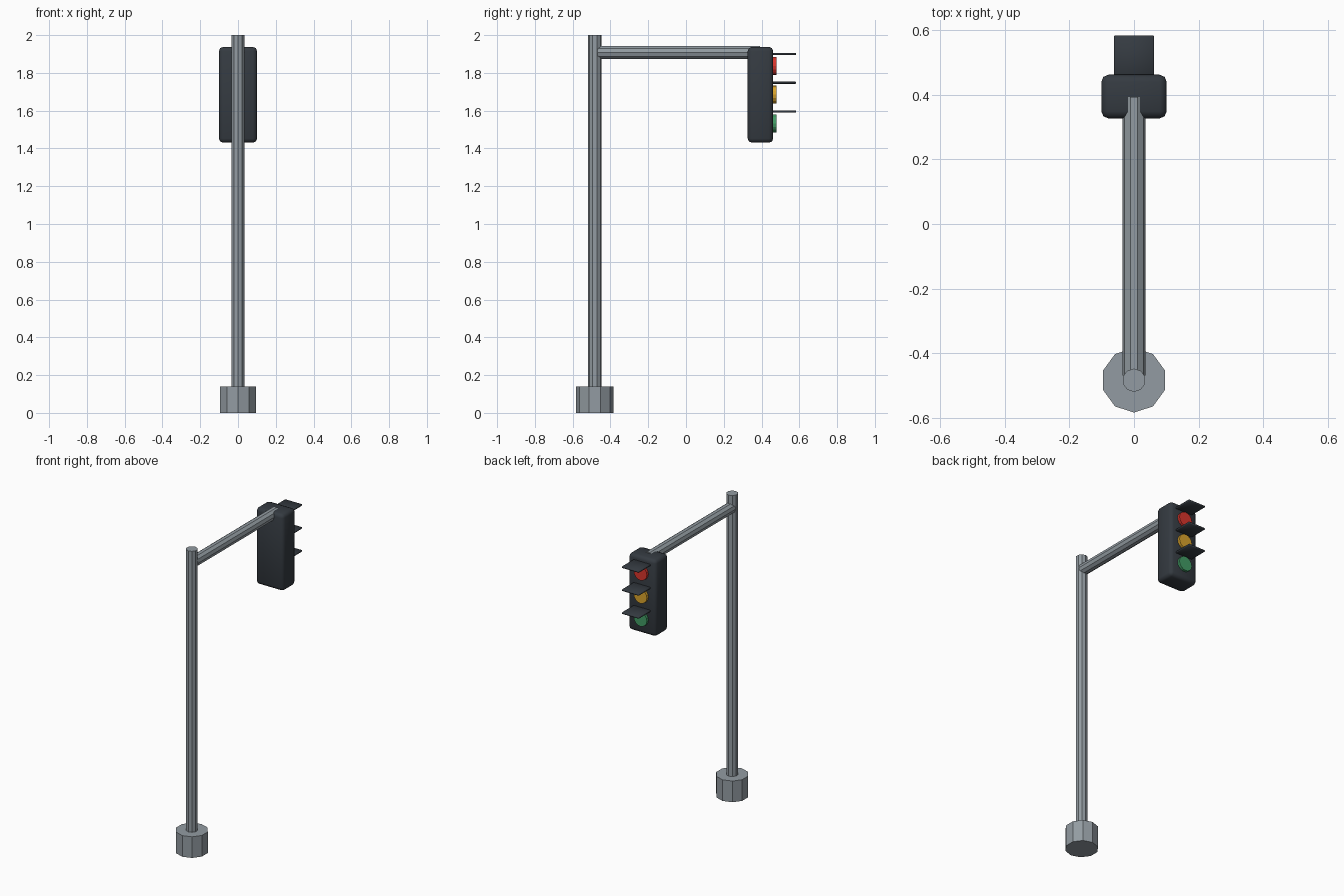
import bpy
from math import radians

cube = bpy.data.objects.get("Cube")
if cube:
    bpy.data.objects.remove(cube, do_unlink=True)


def material(name, rgb):
    m = bpy.data.materials.new(name)
    m.use_nodes = True
    m.diffuse_color = (*rgb, 1)
    m.node_tree.nodes["Principled BSDF"].inputs["Base Color"].default_value = (*rgb, 1)
    return m


steel = material("grey steel", (0.29, 0.33, 0.36))
dark = material("dark housing", (0.035, 0.043, 0.053))
red = material("red lens", (0.70, 0.035, 0.025))
amber = material("amber lens", (0.70, 0.37, 0.025))
green = material("green lens", (0.055, 0.33, 0.13))


def finish(name, mat):
    ob = bpy.context.object
    ob.name = name
    ob.data.materials.append(mat)
    return ob


def post(name, radius, bottom, top, y):
    """Upright ten-sided post."""
    bpy.ops.mesh.primitive_cylinder_add(vertices=10, radius=radius, depth=top - bottom,
                                        location=(0, y, (bottom + top) / 2))
    return finish(name, steel)


def rod(name, radius, start, end, z, mat, spin=0, sides=10):
    """Cylinder lying along y."""
    bpy.ops.mesh.primitive_cylinder_add(vertices=sides, radius=radius, depth=end - start,
                                        location=(0, (start + end) / 2, z),
                                        rotation=(radians(90), radians(spin), 0))
    return finish(name, mat)


def box(name, size, centre, mat, bevel, segments):
    bpy.ops.mesh.primitive_cube_add(size=1, location=centre)
    ob = finish(name, mat)
    ob.scale = size
    bpy.ops.object.transform_apply(location=False, rotation=False, scale=True)
    mod = ob.modifiers.new("rounded edges", "BEVEL")
    mod.width, mod.segments = bevel, segments
    bpy.ops.object.modifier_apply(modifier=mod.name)
    bpy.ops.object.shade_smooth_by_angle(angle=radians(50))
    return ob


# Pole, footing and overhead arm
POLE_Y = -0.483
post("footing", 0.1, 0, 0.14, POLE_Y)
post("pole", 0.036, 0.1, 2, POLE_Y)
rod("arm", 0.036, -0.468, 0.392, 1.909, steel, spin=18)

# Signal housing
box("signal_housing", (0.202, 0.135, 0.507), (0, 0.394, 1.684), dark, 0.022, 2)

# Lenses, each with a flat visor above it
for i, (label, mat) in enumerate((("red", red), ("amber", amber), ("green", green))):
    z = 1.837 - 0.152 * i
    rod(label + "_lens", 0.048, 0.44, 0.478, z, mat, sides=16)
    box(label + "_visor", (0.125, 0.143, 0.012), (0, 0.5115, z + 0.063), dark, 0.003, 1)
